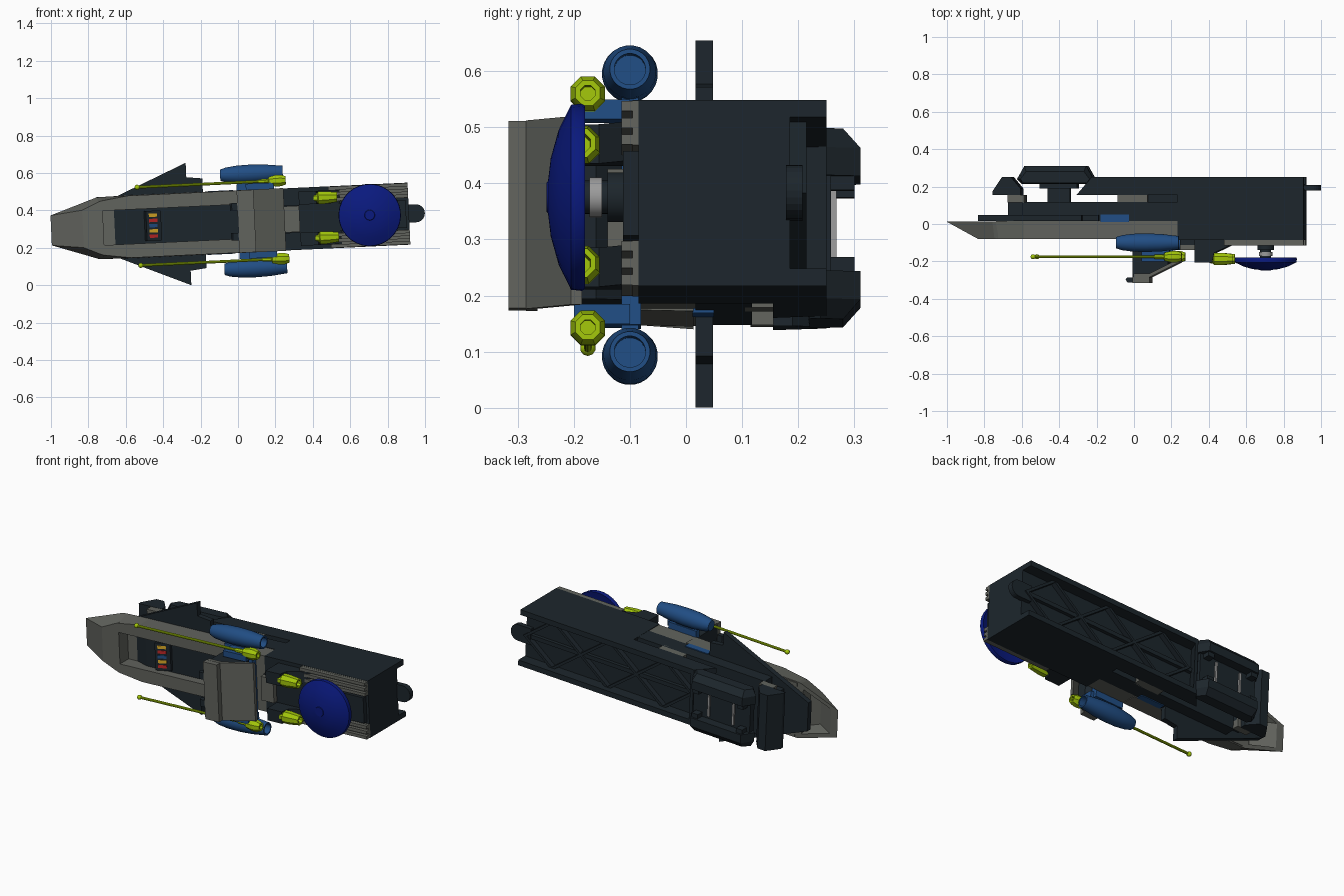
import bpy, bmesh, math
from mathutils import Matrix, Vector

if "Cube" in bpy.data.objects:
    bpy.data.objects.remove(bpy.data.objects["Cube"])

# ship frame: u = length, y = depth, v = sideways; whole craft is tilted slightly
TILT = Matrix.Translation((0, 0, 0.34)) @ Matrix.Rotation(-0.047, 4, 'Y')


def mat(name, rgb):
    m = bpy.data.materials.new(name)
    m.diffuse_color = (*rgb, 1)
    m.use_nodes = True
    m.node_tree.nodes["Principled BSDF"].inputs["Base Color"].default_value = m.diffuse_color
    return m


DARK = mat("dark_slate", (0.012, 0.019, 0.025))
GREY = mat("stone_grey", (0.12, 0.125, 0.11))
LIGHT = mat("light_grey", (0.33, 0.33, 0.33))
BLUE = mat("mid_blue", (0.015, 0.075, 0.23))
NAVY = mat("navy", (0.003, 0.01, 0.21))
LIME = mat("lime", (0.36, 0.56, 0.003))
RED = mat("red", (0.5, 0.02, 0.02))
YELLOW = mat("yellow", (0.7, 0.4, 0.02))


def finish(name, bm, m, smooth=False):
    bmesh.ops.remove_doubles(bm, verts=bm.verts, dist=1e-5)
    bmesh.ops.recalc_face_normals(bm, faces=bm.faces)
    bm.transform(TILT)
    me = bpy.data.meshes.new(name)
    bm.to_mesh(me)
    bm.free()
    me.materials.append(m)
    if smooth:
        for p in me.polygons:
            p.use_smooth = True
        me.set_sharp_from_angle(angle=math.radians(35))
    ob = bpy.data.objects.new(name, me)
    bpy.context.collection.objects.link(ob)
    return ob


def extrude(name, a, b, m):
    """Solid between two matching outlines."""
    bm = bmesh.new()
    va = [bm.verts.new(p) for p in a]
    vb = [bm.verts.new(p) for p in b]
    bm.faces.new(va)
    bm.faces.new(vb)
    for i in range(len(a)):
        j = (i + 1) % len(a)
        bm.faces.new((va[i], va[j], vb[j], vb[i]))
    return finish(name, bm, m)


def side(name, pts, v0, v1, m):      # outline in (u, y)
    return extrude(name, [(u, y, v0) for u, y in pts], [(u, y, v1) for u, y in pts], m)


def plan(name, pts, y0, y1, m):      # outline in (u, v)
    return extrude(name, [(u, y0, v) for u, v in pts], [(u, y1, v) for u, v in pts], m)


def box(name, u0, u1, y0, y1, v0, v1, m):
    return side(name, [(u0, y0), (u1, y0), (u1, y1), (u0, y1)], v0, v1, m)


def lathe(name, prof, c, axis, n, m, smooth=True):
    """Spin (radius, position) profile round u or y through c."""
    bm = bmesh.new()
    rings = []
    for r, p in prof:
        ring = []
        for i in range(n):
            a = 2 * math.pi * (i + 0.5) / n
            s, t = r * math.cos(a), r * math.sin(a)
            ring.append(bm.verts.new(Vector(c) + Vector((p, s, t) if axis == 'u' else (s, p, t))))
        rings.append(ring)
    for a, b in zip(rings, rings[1:]):
        for i in range(n):
            j = (i + 1) % n
            bm.faces.new((a[i], a[j], b[j], b[i]))
    return finish(name, bm, m, smooth)


# nose wedge, hollow underneath, and cockpit tub
nose_lo = [(-1, .08), (-.75, .165), (-.72, .166), (-.72, -.166), (-.75, -.165), (-1, -.08)]
nose_hi = [(-.83, .1), (-.74, .14), (-.72, .146), (-.72, -.146), (-.74, -.14), (-.83, -.1)]
nose = extrude("nose", [(u, .013, v) for u, v in nose_lo], [(u, -.08, v) for u, v in nose_hi], GREY)
cut_lo = [(-.965, .072), (-.77, .135), (-.77, -.135), (-.965, -.072)]
cut_hi = [(-.84, .08), (-.77, .11), (-.77, -.11), (-.84, -.08)]
cutter = extrude("nose_cutter", [(u, .02, v) for u, v in cut_lo], [(u, -.06, v) for u, v in cut_hi], GREY)
cutter.hide_render = True
cutter.hide_viewport = True
mod = nose.modifiers.new("hollow", 'BOOLEAN')
mod.operation = 'DIFFERENCE'
mod.solver = 'EXACT'
mod.object = cutter
box("tub_floor", -.73, 0, 0, .017, -.16, .16, GREY)
box("cockpit_floor", -.58, 0, -.03, .001, -.092, .092, DARK)
side("cockpit_ramp", [(-.66, 0), (-.58, -.03), (-.58, 0)], -.092, .092, DARK)
side("console", [(-.5, -.03), (-.49, -.075), (-.41, -.045), (-.41, -.03)], -.08, .08, DARK)
for i, m in enumerate((RED, YELLOW, BLUE, RED, YELLOW)):
    v = -.056 + .028 * i
    side("console_button", [(-.475, -.068), (-.475, -.072), (-.43, -.055), (-.43, -.05)], v - .009, v + .009, m)

# dark wing plate with swept fins, spine plate
wing = [(-.83, .085), (-.265, .3275), (-.265, .25), (-.18, .24), (-.18, .165), (.25, .165)]
plan("wing_plate", wing + [(u, -v) for u, v in reversed(wing)], .017, .048, DARK)
box("spine_plate", -.59, .25, .048, .118, -.165, .165, DARK)
box("spine_tile", -.08, .08, .105, .157, -.165, .165, GREY)
box("spine_neck", .08, .25, .1, .16, -.12, .12, DARK)
box("front_spacer", -.67, -.58, .115, .156, -.165, .165, GREY)
box("front_spacer_core", -.67, -.58, .048, .156, -.12, .12, DARK)
box("mid_hull", 0, .25, -.08, .017, -.163, .163, GREY)

# raised canopy block behind the cockpit
side("canopy_core", [(0, -.08), (0, -.285), (.08, -.285), (.19, -.22), (.19, -.16), (.13, -.08)], -.155, .155, DARK)
side("canopy_slope", [(.005, -.285), (.09, -.285), (.25, -.205), (.25, -.185), (.09, -.265), (.005, -.265)],
     -.168, .168, GREY)
box("canopy_lip", 0, .09, -.316, -.284, -.167, .167, GREY)
for v in (-.1, .06):
    side("canopy_clip", [(-.04, -.295), (-.03, -.314), (.01, -.314), (.01, -.286), (-.03, -.286)], v, v + .04, DARK)
box("engine_bracket", 0, .18, -.115, -.08, -.2, .2, BLUE)

# rear box and lattice channel on the back
box("rear_box", .24, .915, -.085, .185, -.166, .166, DARK)
box("channel_floor", -.26, .3, .155, .185, -.166, .166, DARK)
side("channel_front_wall", [(-.3, .155), (-.22, .25), (-.2, .25), (-.24, .155)], -.166, .166, DARK)
side("front_ramp", [(-.75, .155), (-.75, .175), (-.7, .25), (-.65, .25), (-.6, .19), (-.6, .155)], -.166, .166, DARK)
for s in (1, -1):
    side("channel_wall", [(-.3, .155), (-.22, .25), (.915, .25), (.915, .155)], s * .135, s * .166, DARK)
    # zigzag truss
    n = 6
    for i in range(n):
        u0 = -.2 + i * 1.09 / n
        u1 = u0 + 1.09 / n
        a, b = (s * .14, 0) if i % 2 else (0, s * .14)
        plan("truss_rib", [(u0, a), (u0 + .025, a), (u1 + .025, b), (u1, b)], .18, .215, DARK)
box("truss_spine", -.22, .89, .18, .205, -.012, .012, DARK)

# rounded tow tab at the stern
arc = [(.952 + .048 * math.cos(math.radians(t)), .048 * math.sin(math.radians(t))) for t in range(-90, 91, 15)]
plan("tow_tab", [(.87, -.048)] + arc + [(.87, .048)], .178, .208, DARK)

# back cradle unit
box("cradle_stem", -.46, -.34, .115, .225, -.07, .07, DARK)
box("cradle_foot", -.5, -.3, .19, .225, -.1, .1, DARK)
box("cradle_plate", -.6, -.23, .222, .258, -.15, .15, DARK)
for u in (-.5, -.34):
    box("cradle_bar", u, u + .012, .25, .268, -.07, .07, LIGHT)
for s in (1, -1):
    a = [(-.62, .24), (-.58, .311), (-.25, .311), (-.21, .24), (-.235, .215), (-.595, .215)]
    b = [(-.6, .24), (-.57, .28), (-.26, .28), (-.23, .24), (-.245, .22), (-.585, .22)]
    side("cradle_beam", a, s * .085, s * .135, DARK)
    extrude("cradle_edge", [(u, y, s * .135) for u, y in a], [(u, y, s * .17) for u, y in b], DARK)
    for u in (-.58, -.29):
        box("cradle_clip", u, u + .04, .25, .3, s * .06, s * .09, DARK)

# grille rails on the rear deck
for s in (1, -1):
    box("grille_base", .49, .915, -.095, -.08, s * .085, s * .165, GREY)
    for k in range(3):
        v = .086 + .03 * k
        box("grille_bar", .49, .915, -.115, -.09, s * v, s * (v + .018), GREY)
box("rear_deck", .25, .9, -.112, -.08, -.075, .075, DARK)
box("deck_tile", .25, .33, -.14, -.08, -.07, .07, GREY)

# dish antenna
lathe("dish", [(0, -.2), (.1, -.195), (.164, -.18), (.167, -.186), (.165, -.205), (.12, -.227), (.07, -.241),
               (.028, -.246), (.026, -.249), (0, -.249)], (.705, 0, .002), 'y', 32, NAVY)
lathe("dish_stem", [(.045, -.08), (.045, -.14), (.03, -.14), (.03, -.2)], (.705, 0, .002), 'y', 16, DARK)
lathe("dish_collar", [(.03, -.15), (.036, -.15), (.036, -.172), (.03, -.172)], (.705, 0, .002), 'y', 16, LIGHT)

for s in (1, -1):
    # thruster arms
    side("thruster_arm", [(.33, -.08), (.33, -.205), (.425, -.205), (.435, -.155), (.55, -.1), (.55, -.08)],
         s * .075, s * .145, DARK)
    lathe("thruster", [(0, .41), (.024, .41), (.028, .43), (.036, .435), (.036, .47), (.028, .535), (.018, .535),
                       (.016, .48), (0, .48)], (0, -.187, s * .107), 'u', 8, LIME)
    # blue side engines with hollow tails
    lathe("engine_pod", [(0, -.1), (.03, -.1), (.04, -.07), (.048, -.01), (.05, .06), (.047, .14), (.036, .235),
                         (.028, .235), (.028, .17), (0, .17)], (.016, -.1, s * .252), 'u', 24, BLUE)
    box("pod_mount", .03, .13, -.115, -.085, s * .15, s * .23, BLUE)
    box("antenna_clip", .05, .2, -.2, -.1, s * .165, s * .2, BLUE)
    box("hull_inset", -.17, -.02, .012, .05, s * .15, s * .17, BLUE)
    # long lime antennas
    lathe("antenna_rod", [(.0075, -.53), (.0075, .18)], (0, -.175, s * .209), 'u', 10, LIME)
    lathe("antenna_tip", [(.014 * math.sin(math.pi * k / 6), -.53 - .014 * math.cos(math.pi * k / 6))
                          for k in range(7)], (0, -.175, s * .209), 'u', 10, LIME)
    lathe("antenna_socket", [(0, .12), (.012, .12), (.014, .17), (.024, .175), (.033, .21), (.033, .24), (.024, .265),
                             (.014, .265), (.014, .22), (0, .22)], (0, -.175, s * .209), 'u', 8, LIME)
    # cockpit side wall
    lo = [(-.73, .166), (-.58, .168), (0, .168), (0, .092), (-.73, .092)]
    hi = [(-.73, .144), (-.58, .166), (0, .166), (0, .092), (-.73, .092)]
    extrude("cockpit_wall", [(u, .013, s * v) for u, v in lo], [(u, -.08, s * v) for u, v in hi], GREY)
